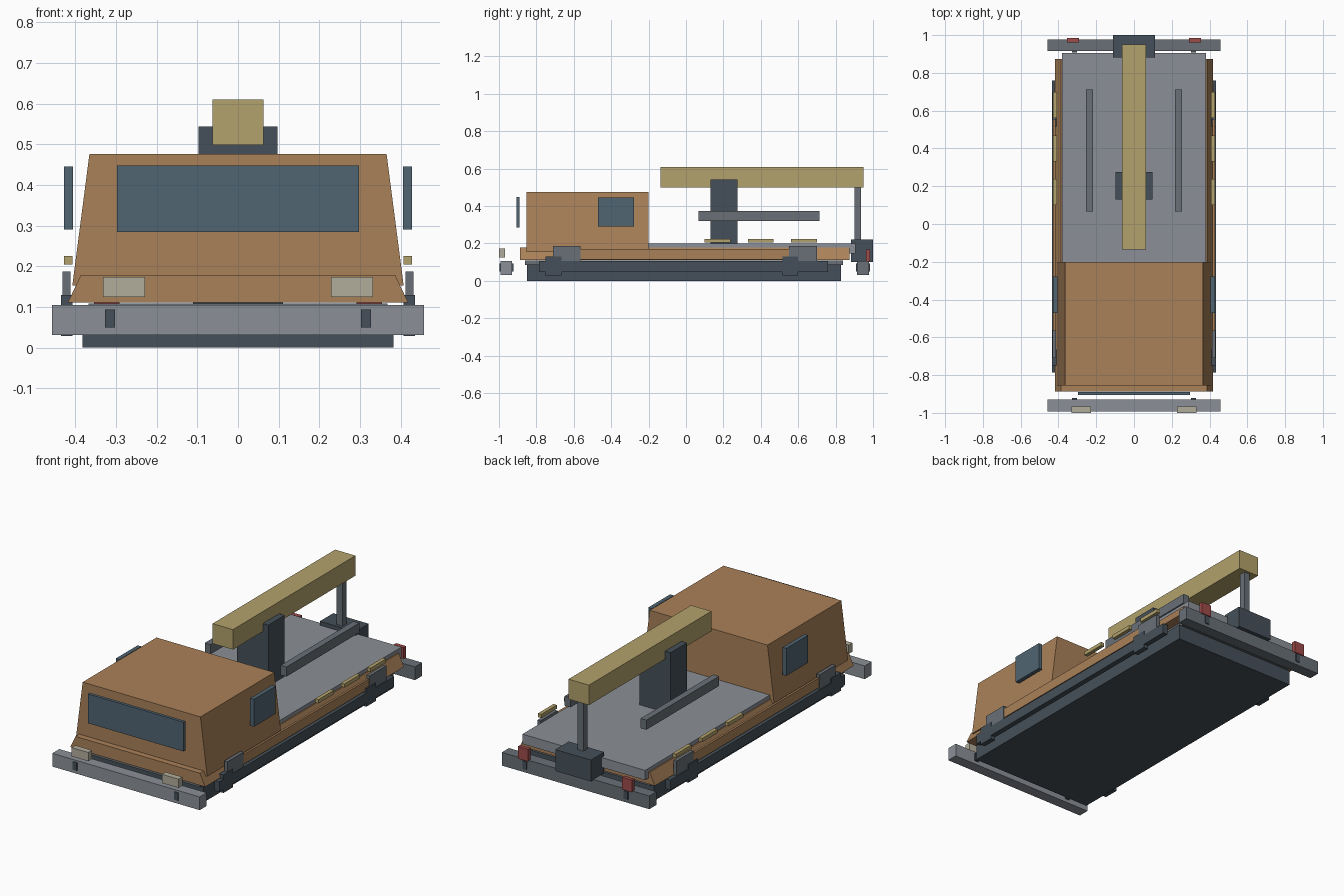
import bpy

if "Cube" in bpy.data.objects:
    bpy.data.objects.remove(bpy.data.objects["Cube"])

def material(name, rgb):
    m = bpy.data.materials.new(name)
    m.diffuse_color = (*rgb, 1)
    m.use_nodes = True
    m.node_tree.nodes["Principled BSDF"].inputs["Base Color"].default_value = m.diffuse_color
    return m

ORANGE = material("tan_orange", (0.40, 0.22, 0.10))
YELLOW = material("mustard", (0.45, 0.36, 0.15))
DARK = material("dark_slate", (0.06, 0.08, 0.10))
STEEL = material("steel", (0.14, 0.16, 0.18))
GREY = material("light_grey", (0.26, 0.28, 0.31))
GLASS = material("glass", (0.08, 0.13, 0.17))
LAMP = material("lamp", (0.45, 0.42, 0.33))
RED = material("red_lamp", (0.35, 0.07, 0.07))

def prism(name, profile, y0, y1, mat):
    """Extrude an x-z outline along y."""
    n = len(profile)
    verts = [(x, y, z) for y in (y0, y1) for x, z in profile]
    faces = [tuple(range(n)), tuple(range(2 * n - 1, n - 1, -1))]
    faces += [(i, i + n, (i + 1) % n + n, (i + 1) % n) for i in range(n)]
    me = bpy.data.meshes.new(name)
    me.from_pydata(verts, [], faces)
    me.materials.append(mat)
    ob = bpy.data.objects.new(name, me)
    bpy.context.collection.objects.link(ob)
    return ob

def box(name, x, y, z, mat):
    return prism(name, [(x[0], z[0]), (x[1], z[0]), (x[1], z[1]), (x[0], z[1])], y[0], y[1], mat)

def mid(name, half, y, z, mat):
    return box(name, (-half, half), y, z, mat)

def pair(name, x, y, z, mat):
    box(name + "_right", x, y, z, mat)
    box(name + "_left", (-x[1], -x[0]), y, z, mat)

def taper(name, low, high, z, y, mat):
    prism(name, [(-low, z[0]), (low, z[0]), (high, z[1]), (-high, z[1])], y[0], y[1], mat)

# Chassis, sloped lower hull, cab and deck
mid("underbody", 0.382, (-0.85, 0.83), (0, 0.087), DARK)
mid("chassis_plate", 0.367, (-0.86, 0.84), (0.085, 0.109), STEEL)
taper("lower_hull", 0.418, 0.386, (0.111, 0.179), (-0.888, 0.873), ORANGE)
taper("cab", 0.407, 0.365, (0.153, 0.476), (-0.854, -0.20), ORANGE)
mid("cargo_deck", 0.38, (-0.205, 0.905), (0.145, 0.20), GREY)

# Windows
mid("windshield", 0.297, (-0.906, -0.889), (0.284, 0.448), GLASS)
pair("side_window", (0.405, 0.428), (-0.47, -0.277), (0.291, 0.445), GLASS)

# Bumpers, brackets and lamps
for end, y, by in (("front", (-0.992, -0.93), (-0.997, -0.922)), ("rear", (0.915, 0.978), (0.908, 0.983))):
    mid(end + "_bumper", 0.457, y, (0.031, 0.105), GREY if end == "front" else STEEL)
    pair(end + "_bumper_bracket", (0.302, 0.327), by, (0.05, 0.094), DARK)
pair("headlight", (0.228, 0.332), (-1.0, -0.967), (0.125, 0.174), LAMP)
pair("tail_light", (0.291, 0.354), (0.962, 0.984), (0.10, 0.168), RED)

# Side skirts, end boxes, panels and lashing strips
pair("side_skirt", (0.405, 0.435), (-0.785, 0.76), (0.048, 0.105), DARK)
pair("side_panel", (0.416, 0.428), (-0.565, 0.55), (0.115, 0.17), ORANGE)
for i, (ty, gy) in enumerate((((-0.75, -0.665), (-0.71, -0.565)), ((0.515, 0.60), (0.55, 0.70)))):
    pair(f"skirt_tab_{i}", (0.406, 0.435), ty, (0.029, 0.13), DARK)
    pair(f"side_box_{i}", (0.412, 0.431), gy, (0.087, 0.187), STEEL)
for i in range(3):
    y = 0.10 + 0.231 * i
    pair(f"side_strip_{i}", (0.407, 0.428), (y, y + 0.138), (0.204, 0.225), YELLOW)

# Crane: tower, boom, rear rest and deck rails
mid("crane_tower", 0.097, (0.13, 0.275), (0.19, 0.543), DARK)
mid("crane_boom", 0.063, (-0.135, 0.95), (0.498, 0.61), YELLOW)
mid("boom_rest_post", 0.018, (0.90, 0.935), (0.21, 0.51), STEEL)
mid("rear_box", 0.11, (0.882, 1.0), (0.102, 0.222), DARK)
pair("deck_rail", (0.217, 0.253), (0.067, 0.713), (0.32, 0.374), STEEL)
